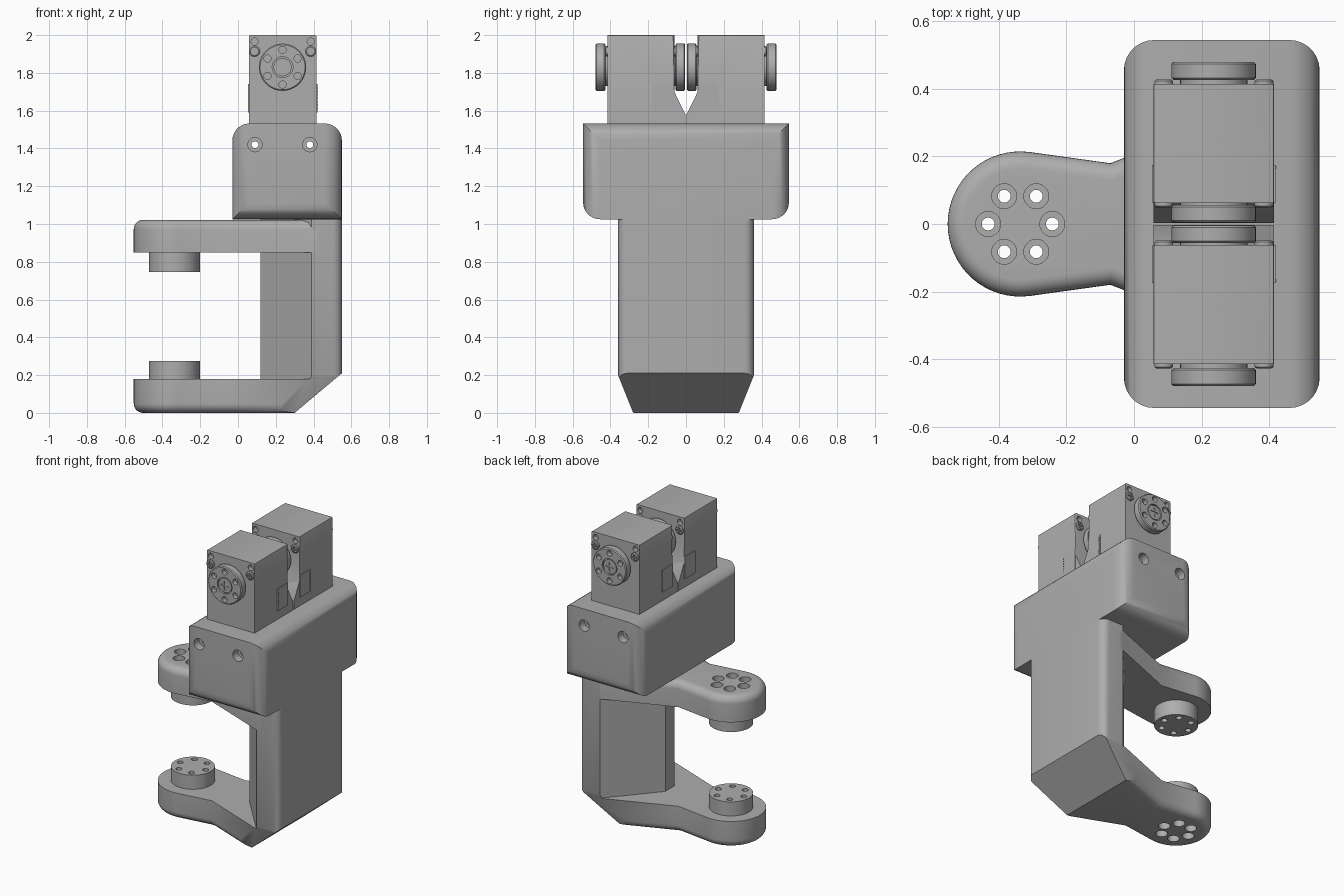
import bpy, bmesh, math
from mathutils import Vector

if bpy.data.objects.get("Cube"):
    bpy.data.objects.remove(bpy.data.objects["Cube"])

grey = bpy.data.materials.new("plain_grey")
grey.use_nodes = True
COLOUR = (0.42, 0.42, 0.42, 1)
grey.diffuse_color = COLOUR
grey.node_tree.nodes["Principled BSDF"].inputs["Base Color"].default_value = COLOUR


def finish(name, bm):
    bmesh.ops.recalc_face_normals(bm, faces=bm.faces[:])
    mesh = bpy.data.meshes.new(name)
    bm.to_mesh(mesh)
    bm.free()
    mesh.materials.append(grey)
    ob = bpy.data.objects.new(name, mesh)
    bpy.context.collection.objects.link(ob)
    smooth(mesh)
    return ob


def smooth(mesh):
    for p in mesh.polygons:
        p.use_smooth = True
    mesh.set_sharp_from_angle(angle=math.radians(32))


def prism(points, move):
    """Extrude a closed outline of 3D points along a vector."""
    bm = bmesh.new()
    face = bm.faces.new([bm.verts.new(p) for p in points])
    new = bmesh.ops.extrude_face_region(bm, geom=[face])["geom"]
    bmesh.ops.translate(bm, vec=move, verts=[v for v in new if isinstance(v, bmesh.types.BMVert)])
    bmesh.ops.recalc_face_normals(bm, faces=bm.faces[:])
    return bm


def box(lo, hi):
    pts = [(lo[0], lo[1]), (hi[0], lo[1]), (hi[0], hi[1]), (lo[0], hi[1])]
    return prism([(x, y, lo[2]) for x, y in pts], (0, 0, hi[2] - lo[2]))


def bevel(bm, rule, size, segments=7):
    edges = [e for e in bm.edges if rule(e.verts[0].co, e.verts[1].co)]
    bmesh.ops.bevel(bm, geom=edges, offset=size, segments=segments, profile=0.5, affect='EDGES')


def slice_off(bm, co, normal):
    bmesh.ops.bisect_plane(bm, geom=bm.verts[:] + bm.edges[:] + bm.faces[:], dist=1e-5,
                           plane_co=co, plane_no=normal, clear_outer=True)
    rim = [e for e in bm.edges if e.is_boundary]
    if rim:
        bmesh.ops.holes_fill(bm, edges=rim, sides=0)


def lathe(name, profile, loc, axis, sides=32):
    """Spin (radius, height) pairs about an axis through loc."""
    bm = bmesh.new()
    turn = Vector(axis).to_track_quat('Z', 'Y')
    rings = []
    for r, h in profile:
        count = sides if r else 1
        rings.append([bm.verts.new(Vector(loc) + turn @ Vector((
            r * math.cos(math.tau * i / sides), r * math.sin(math.tau * i / sides), h)))
            for i in range(count)])
    for a, b in zip(rings, rings[1:]):
        for i in range(sides):
            j = (i + 1) % sides
            quad = [a[i % len(a)], a[j % len(a)], b[j % len(b)], b[i % len(b)]]
            bm.faces.new(list(dict.fromkeys(quad)))
    return finish(name, bm)


def rod(name, r, h0, h1, loc, axis, sides=32):
    return lathe(name, [(0, h0), (r, h0), (r, h1), (0, h1)], loc, axis, sides)


def cut(ob, cutters):
    for c in cutters:
        c.hide_render = True
        mod = ob.modifiers.new("cut", 'BOOLEAN')
        mod.operation, mod.solver, mod.object = 'DIFFERENCE', 'EXACT', c
    graph = bpy.context.evaluated_depsgraph_get()
    mesh = bpy.data.meshes.new_from_object(ob.evaluated_get(graph))
    ob.modifiers.clear()
    ob.data = mesh
    smooth(mesh)
    for c in cutters:
        bpy.data.objects.remove(c)


def ring(cx, cz, radius, start=0):
    for i in range(6):
        a = math.tau * i / 6 + start
        yield cx + radius * math.cos(a), cz + radius * math.sin(a)


# Arms: round tip, narrow neck, flared root
TIP, TIP_R, BACK, HALF = -0.337, 0.215, 0.55, 0.36


def arm_outline(end):
    arc = [math.radians(82 + 196 * i / 32) for i in range(33)]
    pts = [(TIP + TIP_R * math.cos(a), TIP_R * math.sin(a)) for a in arc]
    return pts + [(-0.07, -0.18), (0.39, -HALF), (end, -HALF),
                  (end, HALF), (0.39, HALF), (-0.07, 0.18)]


def back_edge(a, b):
    return min(a.x, b.x) > BACK - 0.001 and abs(a.y - b.y) < 0.001


def trim_foot(bm):
    slice_off(bm, (0.3, 0, 0), (0.21, 0, -0.25))
    for s in (-1, 1):
        slice_off(bm, (0, s * 0.28, 0), (0, s * 0.2, -0.08))


bm = prism([(x, y, 0) for x, y in arm_outline(BACK)], (0, 0, 0.18))
bevel(bm, lambda a, b: max(a.z, b.z) < 0.001 or back_edge(a, b), 0.05)
trim_foot(bm)
lower_arm = finish("lower_arm", bm)

bm = prism([(x, y, 0.85) for x, y in arm_outline(0.42)], (0, 0, 0.172))
bevel(bm, lambda a, b: min(a.z, b.z) > 1.02, 0.05)
upper_arm = finish("upper_arm", bm)

# Column with a tapered inner side
plan = [(BACK, -HALF), (BACK, HALF), (0.39, HALF), (0.12, 0.05), (0.12, -0.05), (0.39, -HALF)]
bm = prism([(x, y, 0.18) for x, y in plan], (0, 0, 0.86))
bevel(bm, back_edge, 0.05)
trim_foot(bm)
finish("column", bm)

# Round pads, with six counterbored holes through pad and arm
for arm, name, z, up in ((lower_arm, "lower_pad", 0, 1), (upper_arm, "upper_pad", 1.022, -1)):
    pad = rod(name, 0.135, 0.172, 0.275, (TIP, 0, z), (0, 0, up), 48)
    for part in (arm, pad):
        cut(part, [lathe("hole_cutter", [(0, -0.1), (0.037, -0.1), (0.037, 0.1), (0.019, 0.1),
                                         (0.019, 0.4), (0, 0.4)], (x, y, z), (0, 0, up), 20)
                   for x, y in ring(TIP, 0, 0.095)])

# Motor housing: rounded uprights, long top edges and short bottom edges
bm = box((-0.03, -0.545, 1.025), (BACK, 0.545, 1.532))


def housing_edge(a, b):
    upright = abs(a.z - b.z) > 0.1
    top_long = min(a.z, b.z) > 1.5 and abs(a.y - b.y) > 0.1
    bottom_short = max(a.z, b.z) < 1.1 and abs(a.x - b.x) > 0.1
    return upright or top_long or bottom_short


bevel(bm, housing_edge, 0.09)
housing = finish("motor_housing", bm)
half_bore = [(0.018, 0.49), (0.038, 0.49), (0.038, 0.6), (0, 0.6)]
bore = [(r, -h) for r, h in reversed(half_bore)] + half_bore
cut(housing, [lathe("bolt_cutter", bore, (x, 0, 1.42), (0, 1, 0), 24) for x in (0.09, 0.38)])

# Two mirrored motors, each with an outer and an inner disc
LEFT, RIGHT, MID, AXLE = 0.058, 0.415, 0.236, 1.83
for s, side in ((-1, "front"), (1, "back")):
    profile = [(0.415, 1.51), (0.003, 1.51), (0.003, 1.58), (0.062, 1.7), (0.062, 2), (0.415, 2)]
    bm = prism([(LEFT, s * y, z) for y, z in profile], (RIGHT - LEFT, 0, 0))
    bevel(bm, lambda a, b: min(a.z, b.z) > 1.6 and abs(a.x - b.x) < 0.001, 0.006, 2)
    motor = finish(side + "_motor", bm)
    corners = (LEFT + 0.03, RIGHT - 0.03)
    cut(motor, [rod("corner_cutter", 0.019, -0.03, 0.03, (x, s * y, 1.966), (0, 1, 0), 16)
                for x in corners for y in (0.415, 0.062)])

    for y, out, place in ((0.415, s, "outer"), (0.062, -s, "inner")):
        label = side + "_" + place
        # Case screws with a cross slot
        for x in corners:
            screw = lathe(label + "_screw", [(0, -0.01), (0.028, -0.01), (0.028, 0.008),
                                             (0.022, 0.013), (0, 0.013)],
                          (x, s * y, 1.914), (0, out, 0), 20)
            cut(screw, [finish("slot_cutter", box((x - a, s * y + out * 0.012 - 0.006, 1.914 - b),
                                                  (x + a, s * y + out * 0.012 + 0.006, 1.914 + b)))
                        for a, b in ((0.017, 0.004), (0.004, 0.017))])
        # Drive disc on a short hub
        low, high = (0.012, 0.065) if place == "outer" else (0.006, 0.058)
        spot = (MID, s * y, AXLE)
        rod(label + "_hub", 0.1, -0.01, low + 0.005, spot, (0, out, 0))
        disc = lathe(label + "_disc", [(0, low), (0.119, low), (0.125, low + 0.006),
                                       (0.125, high - 0.006), (0.119, high), (0.055, high),
                                       (0.055, high - 0.012), (0, high - 0.012)],
                     spot, (0, out, 0), 48)
        cut(disc, [rod("disc_cutter", 0.019, high - 0.03, high + 0.02, (x, s * y, z),
                       (0, out, 0), 16) for x, z in ring(MID, AXLE, 0.092, math.pi / 6)])
        bolt = rod(label + "_bolt", 0.048, high - 0.02, high - 0.004, spot, (0, out, 0))
        tip = s * y + out * high
        cut(bolt, [finish("slot_cutter", box((MID - a, tip - 0.01, AXLE - b),
                                             (MID + a, tip + 0.01, AXLE + b)))
                   for a, b in ((0.03, 0.006), (0.006, 0.03))])

    # Connector covers on both flanks, with a row of small pins
    for x, out, flank in ((LEFT, -1, "right"), (RIGHT, 1, "left")):
        y0, y1 = sorted((s * 0.064, s * 0.175))
        x0, x1 = sorted((x - out * 0.01, x + out * 0.005))
        finish(f"{side}_{flank}_connector", box((x0, y0, 1.59), (x1, y1, 1.74)))
        for i in range(7):
            z = 1.607 + i * 0.018
            finish(f"{side}_{flank}_pin", box((x0, s * 0.168 - 0.003, z),
                                              (x1 + 0.003, s * 0.168 + 0.003, z + 0.009)))
